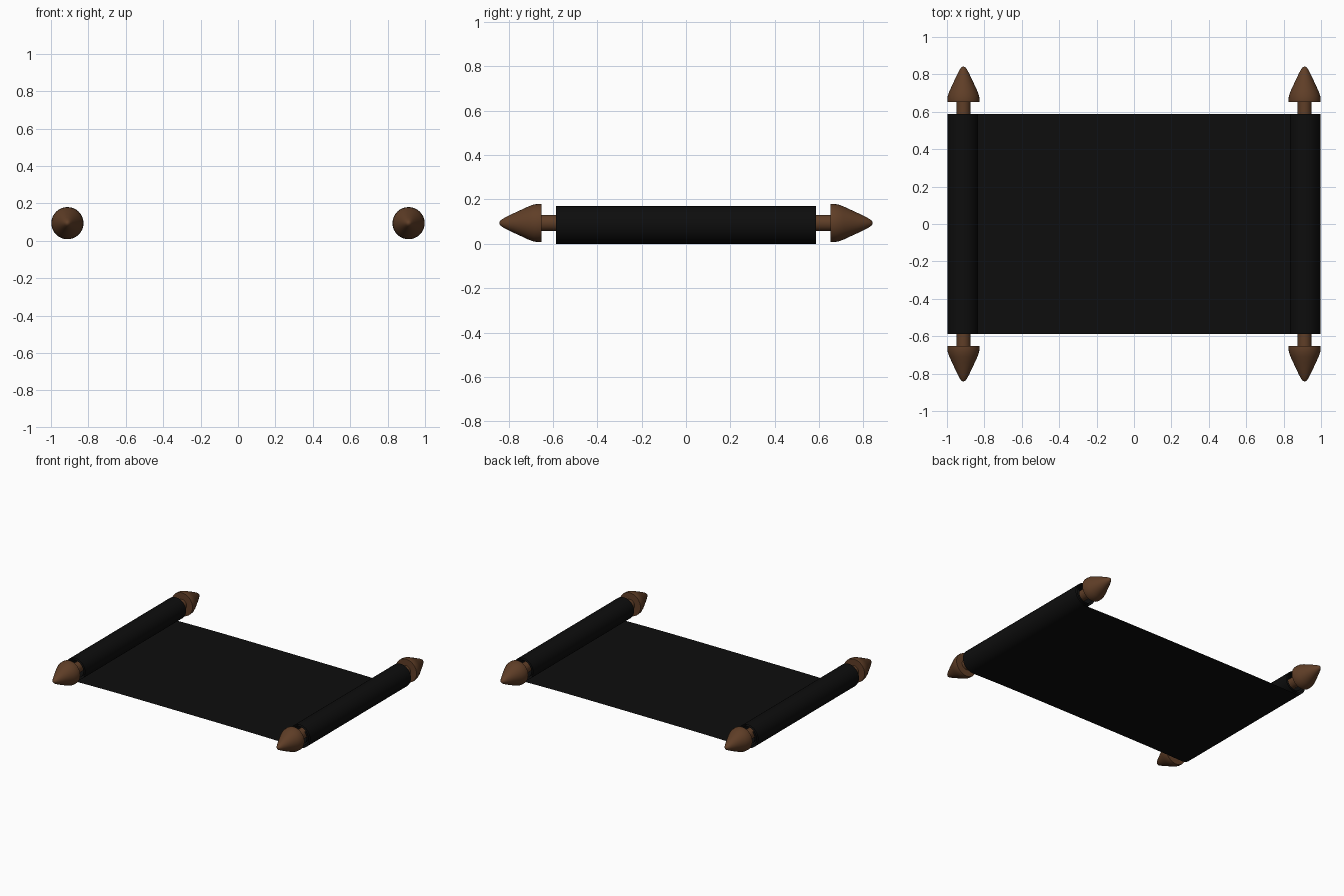
import bpy, bmesh, math
from mathutils import Matrix

if "Cube" in bpy.data.objects:
    bpy.data.objects.remove(bpy.data.objects["Cube"])

def material(name, col):
    m = bpy.data.materials.new(name)
    m.diffuse_color = (*col, 1)
    m.use_nodes = True
    m.node_tree.nodes["Principled BSDF"].inputs["Base Color"].default_value = m.diffuse_color
    return m

PAPER = material("dark_paper", (0.004, 0.004, 0.004))
WOOD = material("brown_wood", (0.115, 0.048, 0.02))

def finish(bm, name, mat, angle):
    me = bpy.data.meshes.new(name)
    bm.to_mesh(me)
    bm.free()
    ob = bpy.data.objects.new(name, me)
    bpy.context.collection.objects.link(ob)
    me.materials.append(mat)
    bpy.ops.object.select_all(action='DESELECT')
    ob.select_set(True)
    bpy.context.view_layer.objects.active = ob
    bpy.ops.object.shade_smooth_by_angle(angle=math.radians(angle))
    return ob

ROD_X, ROD_Z, HALF_W = 0.912, 0.094, 0.587

# Paper: single thin sheet, flat in the middle and curling into a spiral at each end
half = [(ROD_X * i / 12, 0.006 * (1 - (i / 12) ** 4)) for i in range(12)]
TURNS, STEPS = 2.4, 32
for i in range(int(TURNS * STEPS) + 1):
    t = i / STEPS
    r = 0.0885 - 0.014 * t
    a = -math.pi / 2 + t * math.tau
    half.append((ROD_X + r * math.cos(a), 0.0885 + r * math.sin(a)))
profile = [(-x, z) for x, z in reversed(half[1:])] + half
bm = bmesh.new()
front = [bm.verts.new((x, -HALF_W, z)) for x, z in profile]
back = [bm.verts.new((x, HALF_W, z)) for x, z in profile]
for i in range(len(profile) - 1):
    bm.faces.new((front[i], front[i + 1], back[i + 1], back[i]))
finish(bm, "paper_sheet", PAPER, 40)

# Turned wooden rods with pointed finials: (radius, y) profile spun around y
finial = [(0.037, 0.652), (0.085, 0.652), (0.086, 0.662), (0.084, 0.685), (0.075, 0.71),
          (0.061, 0.74), (0.045, 0.775), (0.029, 0.808), (0.017, 0.83), (0.009, 0.839), (0, 0.842)]
rod_profile = [(r, -y) for r, y in reversed(finial)] + finial
for side, label in ((-1, "left"), (1, "right")):
    bm = bmesh.new()
    vs = [bm.verts.new((r, y, 0)) for r, y in rod_profile]
    es = [bm.edges.new(p) for p in zip(vs, vs[1:])]
    bmesh.ops.spin(bm, geom=vs + es, cent=(0, 0, 0), axis=(0, 1, 0),
                   angle=math.tau, steps=32, use_duplicate=False)
    bmesh.ops.remove_doubles(bm, verts=bm.verts, dist=1e-4)
    bmesh.ops.recalc_face_normals(bm, faces=bm.faces)
    bm.transform(Matrix.Translation((side * ROD_X, 0, ROD_Z)))
    finish(bm, label + "_rod", WOOD, 40)
